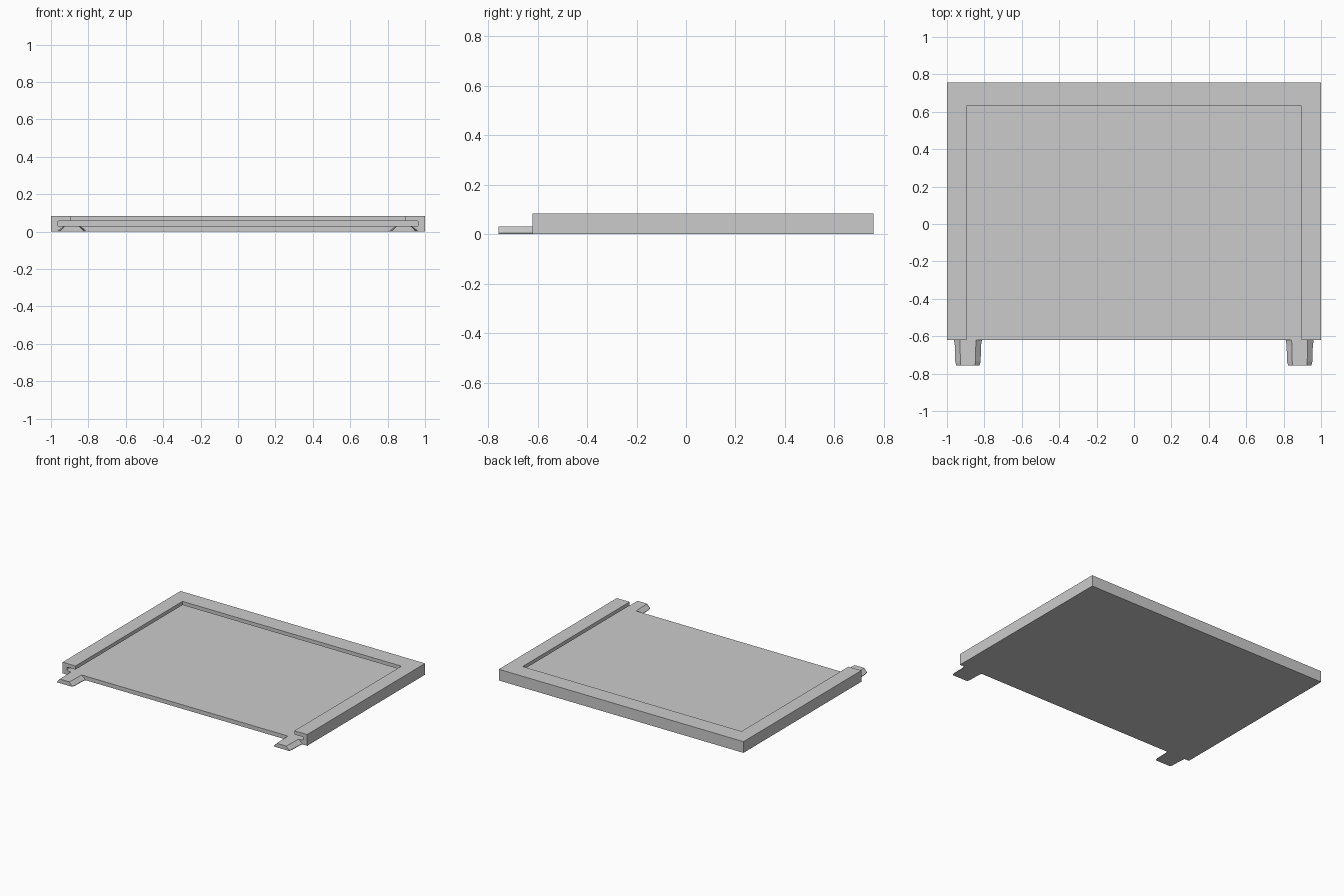
import bpy
import bmesh

if "Cube" in bpy.data.objects:
    bpy.data.objects.remove(bpy.data.objects["Cube"], do_unlink=True)

# One plain grey for everything
grey = bpy.data.materials.new("plain_grey")
grey.use_nodes = True
colour = (0.6, 0.6, 0.6, 1)
grey.diffuse_color = colour
grey.node_tree.nodes["Principled BSDF"].inputs["Base Color"].default_value = colour

FRONT, BACK, FLOOR, TOP = -0.62, 0.757, 0.03, 0.083


def finish(name, bm):
    bmesh.ops.recalc_face_normals(bm, faces=bm.faces)
    mesh = bpy.data.meshes.new(name)
    bm.to_mesh(mesh)
    bm.free()
    mesh.materials.append(grey)
    obj = bpy.data.objects.new(name, mesh)
    bpy.context.collection.objects.link(obj)
    return obj


def box(name, low, high, round_sides=0):
    bm = bmesh.new()
    bmesh.ops.create_cube(bm, size=1)
    for v in bm.verts:
        for i in range(3):
            v.co[i] = high[i] if v.co[i] > 0 else low[i]
    if round_sides:
        # Round the long edges running front to back
        edges = [e for e in bm.edges
                 if abs(e.verts[0].co.y - e.verts[1].co.y) > 0.1]
        bmesh.ops.bevel(bm, geom=edges, offset=round_sides, segments=3,
                        profile=0.5, affect='EDGES')
    return finish(name, bm)


def cut(obj, cutter):
    cutter.hide_render = True
    mod = obj.modifiers.new("cut", 'BOOLEAN')
    mod.operation, mod.solver, mod.object = 'DIFFERENCE', 'EXACT', cutter
    bpy.context.view_layer.objects.active = obj
    bpy.ops.object.modifier_apply(modifier=mod.name)
    bpy.data.objects.remove(cutter, do_unlink=True)


# Tray: a slab with a sliding slot and an open window above it
tray = box("tray", (-1, FRONT, 0), (1, BACK, TOP))
cut(tray, box("slot_cutter", (-0.965, FRONT - 0.1, FLOOR), (0.965, 0.72, 0.056), 0.006))
cut(tray, box("window_cutter", (-0.895, FRONT - 0.1, 0.045), (0.895, 0.63, TOP + 0.1)))


def tab(name, centre):
    # Trapezoid sections: y, half width at bottom, half width at top
    sections = [(FRONT, 0.075, 0.043), (-0.65, 0.07, 0.042),
                (-0.735, 0.068, 0.04), (-0.757, 0.062, 0.038)]
    bm = bmesh.new()
    rings = [[bm.verts.new((centre + x, y, z)) for x, z in
              ((-low, 0), (low, 0), (low, 0.004), (high, FLOOR),
               (-high, FLOOR), (-low, 0.004))]
             for y, low, high in sections]
    for a, b in zip(rings, rings[1:]):
        for i in range(len(a)):
            j = (i + 1) % len(a)
            bm.faces.new((a[i], a[j], b[j], b[i]))
    bm.faces.new(rings[0])
    bm.faces.new(rings[-1])
    return finish(name, bm)


# Guide tabs at the front
tab("right_tab", -0.888)
tab("left_tab", 0.886)
